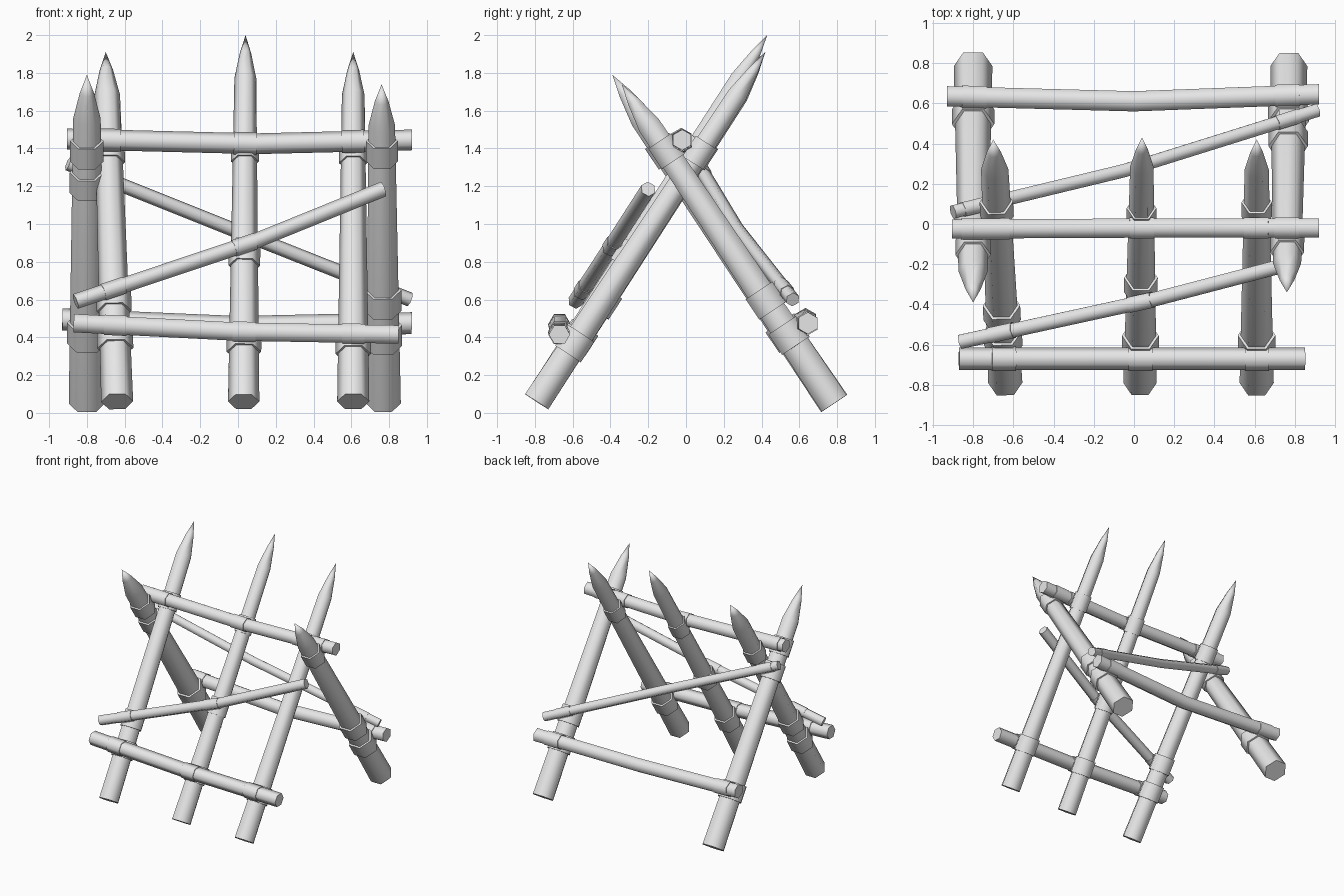
import bpy, bmesh, math
from mathutils import Vector
from mathutils.geometry import intersect_line_line

cube = bpy.data.objects.get("Cube")
if cube:
    bpy.data.objects.remove(cube, do_unlink=True)

SIDES = 6
X, Y, Z = Vector((1, 0, 0)), Vector((0, 1, 0)), Vector((0, 0, 1))

wood = bpy.data.materials.new("plain_grey_wood")
wood.use_nodes = True
grey = (0.8, 0.8, 0.8, 1)
wood.diffuse_color = grey
wood.node_tree.nodes["Principled BSDF"].inputs["Base Color"].default_value = grey


def pole(name, points, radii, ref):
    """Six-sided pole through points; a zero last radius makes a sharp tip."""
    axis = (points[-1] - points[0]).normalized()
    u = (ref - axis * ref.dot(axis)).normalized()
    v = axis.cross(u)
    bm = bmesh.new()
    rings = []
    for p, r in zip(points, radii):
        angles = [math.tau * i / SIDES for i in range(SIDES)]
        rings.append([bm.verts.new(p + r * (u * math.cos(a) + v * math.sin(a)))
                      for a in angles])
    for low, high in zip(rings, rings[1:]):
        for i in range(SIDES):
            j = (i + 1) % SIDES
            bm.faces.new((low[i], low[j], high[j], high[i]))
    bm.faces.new(rings[0][::-1])
    if radii[-1] > 0:
        bm.faces.new(rings[-1])
    bmesh.ops.remove_doubles(bm, verts=bm.verts, dist=1e-5)
    bmesh.ops.recalc_face_normals(bm, faces=bm.faces)
    mesh = bpy.data.meshes.new(name)
    bm.to_mesh(mesh)
    bm.free()
    mesh.materials.append(wood)
    obj = bpy.data.objects.new(name, mesh)
    bpy.context.collection.objects.link(obj)
    bpy.ops.object.select_all(action='DESELECT')
    obj.select_set(True)
    bpy.context.view_layer.objects.active = obj
    bpy.ops.object.shade_smooth_by_angle(angle=math.radians(70))


def sleeve(name, centre, axis, radius, length, ref):
    half = axis * length / 2
    pole(name, [centre - half, centre + half], [radius, radius], ref)


# Sharpened stakes: base, tip, base radius, shoulder radius, tip length
stakes = {
    "front_stake_right": ((-.64, -.79, .06), (-.70, .42, 1.91), .085, .068, .27),
    "front_stake_middle": ((.03, -.79, .06), (.04, .43, 2.0), .083, .058, .27),
    "front_stake_left": ((.61, -.79, .06), (.61, .42, 1.91), .085, .06, .27),
    "back_stake_right": ((-.80, .785, .05), (-.80, -.39, 1.79), .096, .073, .28),
    "back_stake_left": ((.77, .785, .05), (.76, -.34, 1.74), .092, .07, .26),
}
stake_info = {}
for name, (base, tip, r0, r1, tip_len) in stakes.items():
    base, tip = Vector(base), Vector(tip)
    axis = (tip - base).normalized()
    shoulder = tip - axis * tip_len
    near_tip = tip - axis * tip_len * .42
    pole(name, [base, shoulder, near_tip, tip], [r0, r1, r1 * .52, 0], X)
    stake_info[name] = (base, shoulder, r0, r1)

# Cross rails: ends and middle, radius, ring direction, stakes they are tied to
FRONT = ["front_stake_right", "front_stake_middle", "front_stake_left"]
BACK = ["back_stake_right", "back_stake_left"]
rails = {
    "top_rail": ((-.905, -.025, 1.45), (.1, -.02, 1.425), (.92, -.02, 1.445),
                 .055, Z, FRONT + BACK),
    "front_low_rail": ((-.87, -.67, .475), (0, -.67, .43), (.85, -.67, .415),
                       .056, Y, FRONT),
    "back_low_rail": ((-.93, .635, .495), (0, .61, .455), (.92, .645, .475),
                      .058, Z, BACK),
    "front_brace": ((-.86, -.585, .59), (.08, -.38, .905), (.77, -.2, 1.185),
                    .041, Z, FRONT[:2]),
    "back_brace": ((-.9, .06, 1.32), (-.05, .265, .98), (.91, .565, .60),
                   .038, Z, BACK),
}
for name, (start, mid, end, radius, ref, tied) in rails.items():
    points = [Vector(start), Vector(mid), Vector(end)]
    pole(name, points, [radius] * len(points), ref)

    # Bindings where the rail meets each stake
    for stake in tied:
        base, shoulder, r0, r1 = stake_info[stake]
        half = points[:2] if base.x < points[1].x else points[1:]
        on_stake, on_rail = intersect_line_line(base, shoulder, *half)
        axis = (shoulder - base).normalized()
        t = (on_stake - base).length / (shoulder - base).length
        local = r0 + (r1 - r0) * t
        sleeve(f"{stake}_{name}_binding", on_stake, axis, local * 1.17, .13, X)
        sleeve(f"{name}_{stake}_wrap", on_rail, (half[1] - half[0]).normalized(),
               radius * 1.1, .12, ref)
